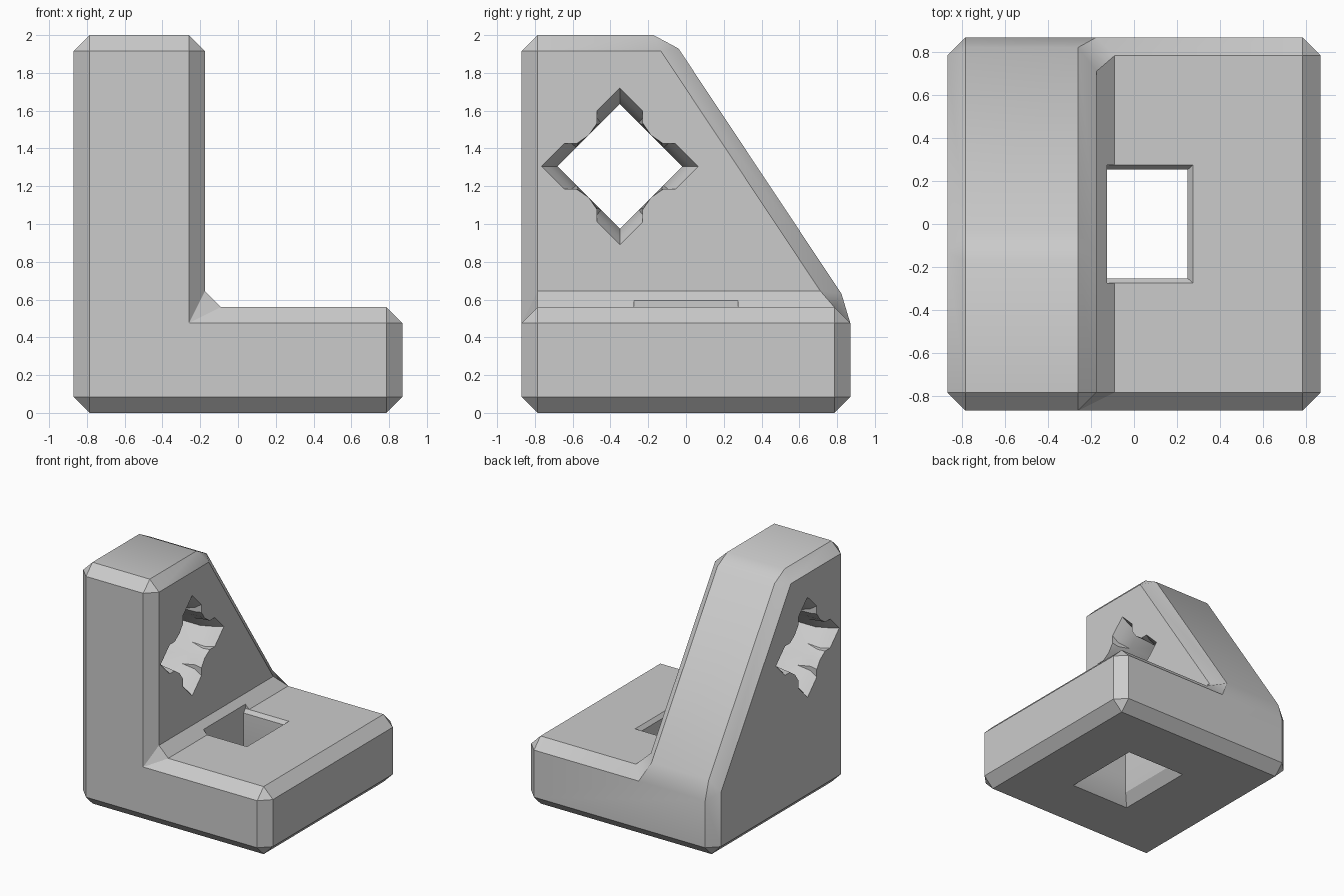
import bpy, bmesh, math
from mathutils import Vector

cube = bpy.data.objects.get("Cube")
if cube:
    bpy.data.objects.remove(cube, do_unlink=True)

HALF, TOP, DECK, WALL, CHAMFER = 0.87, 2.0, 0.56, -0.175, 0.085
SLOPE_TOP = -0.087

grey = bpy.data.materials.new("plain grey")
grey.use_nodes = True
COLOUR = (0.6, 0.6, 0.6, 1)
grey.diffuse_color = COLOUR
grey.node_tree.nodes["Principled BSDF"].inputs["Base Color"].default_value = COLOUR


def add_object(name, bm):
    bmesh.ops.recalc_face_normals(bm, faces=bm.faces[:])
    mesh = bpy.data.meshes.new(name)
    bm.to_mesh(mesh)
    bm.free()
    mesh.materials.append(grey)
    obj = bpy.data.objects.new(name, mesh)
    bpy.context.collection.objects.link(obj)
    return obj


def loft(name, rings):
    """Closed solid through rings of equal point count."""
    bm = bmesh.new()
    loops = [[bm.verts.new(p) for p in ring] for ring in rings]
    count = len(loops[0])
    for a, b in zip(loops, loops[1:]):
        for i in range(count):
            j = (i + 1) % count
            bm.faces.new((a[i], a[j], b[j], b[i]))
    bm.faces.new(loops[0])
    bm.faces.new(loops[-1])
    bmesh.ops.triangulate(bm, faces=bm.faces[:])
    return add_object(name, bm)


# L-shaped bracket: deck plus upright wall with sloping back, all edges chamfered
bm = bmesh.new()
profile = [(-HALF, 0), (HALF, 0), (HALF, DECK), (WALL, DECK),
           (WALL, TOP), (-HALF, TOP)]
front = [bm.verts.new((x, -HALF, z)) for x, z in profile]
back = [bm.verts.new((x, SLOPE_TOP if z == TOP else HALF, z)) for x, z in profile]
knee = bm.verts.new((-HALF, HALF, DECK))
bm.faces.new(front)
bm.faces.new(back[:4] + [knee])
bm.faces.new(back[3:] + [knee])
for i in range(5):
    bm.faces.new((front[i], front[i + 1], back[i + 1], back[i]))
bm.faces.new((front[5], front[0], back[0], knee, back[5]))
bmesh.ops.recalc_face_normals(bm, faces=bm.faces[:])
bmesh.ops.bevel(bm, geom=bm.edges[:], offset=CHAMFER, offset_type='OFFSET',
                segments=1, profile=0.5, affect='EDGES', clamp_overlap=True)
bracket = add_object("bracket", bm)


# Diamond window through the wall, flaring to a four-armed star on both sides
def star(x, tip, arm, waist):
    quarter = [(0, tip), (arm, tip - arm), (arm, waist), (0.165, 0.165),
               (waist, arm), (tip - arm, arm)]
    points = []
    for turn in range(4):
        c, s = round(math.cos(turn * math.pi / 2)), round(math.sin(turn * math.pi / 2))
        points += [Vector((x, -0.35 + c * u + s * v, 1.305 - s * u + c * v))
                   for u, v in quarter]
    return points


middle = (WALL - HALF) / 2
thick = (WALL + HALF) / 2
rings = []
for side in (-1, 1):
    stages = [(thick + 0.05, 0.415, 0.12, 0.23), (thick, 0.415, 0.12, 0.23),
              (thick - 0.06, 0.375, 0.12, 0.22), (thick - 0.16, 0.33, 0.1, 0.23)]
    part = [star(middle + side * d, *shape) for d, *shape in stages]
    rings += part if side < 0 else part[::-1]
wall_cutter = loft("wall_window_cutter", rings)


# Rectangular socket through the deck, wide chamfer below and slim rim above
def rectangle(z, x0, x1, y):
    return [(x0, -y, z), (x1, -y, z), (x1, y, z), (x0, y, z)]


deck_cutter = loft("deck_socket_cutter", [
    rectangle(-0.05, -0.21, 0.335, 0.34), rectangle(0, -0.21, 0.335, 0.34),
    rectangle(0.085, -0.145, 0.27, 0.275), rectangle(0.25, -0.125, 0.25, 0.253),
    rectangle(0.53, -0.125, 0.25, 0.253), rectangle(DECK, -0.125, 0.275, 0.275),
    rectangle(0.64, -0.125, 0.275, 0.275)])

bpy.context.view_layer.objects.active = bracket
for cutter in (wall_cutter, deck_cutter):
    cutter.hide_render = True
    mod = bracket.modifiers.new("cut", 'BOOLEAN')
    mod.operation = 'DIFFERENCE'
    mod.solver = 'EXACT'
    mod.object = cutter
    bpy.ops.object.modifier_apply(modifier=mod.name)
    bpy.data.objects.remove(cutter, do_unlink=True)

for obj in bpy.context.selected_objects:
    obj.select_set(False)
bracket.select_set(True)
bpy.ops.object.shade_smooth_by_angle(angle=math.radians(30))
